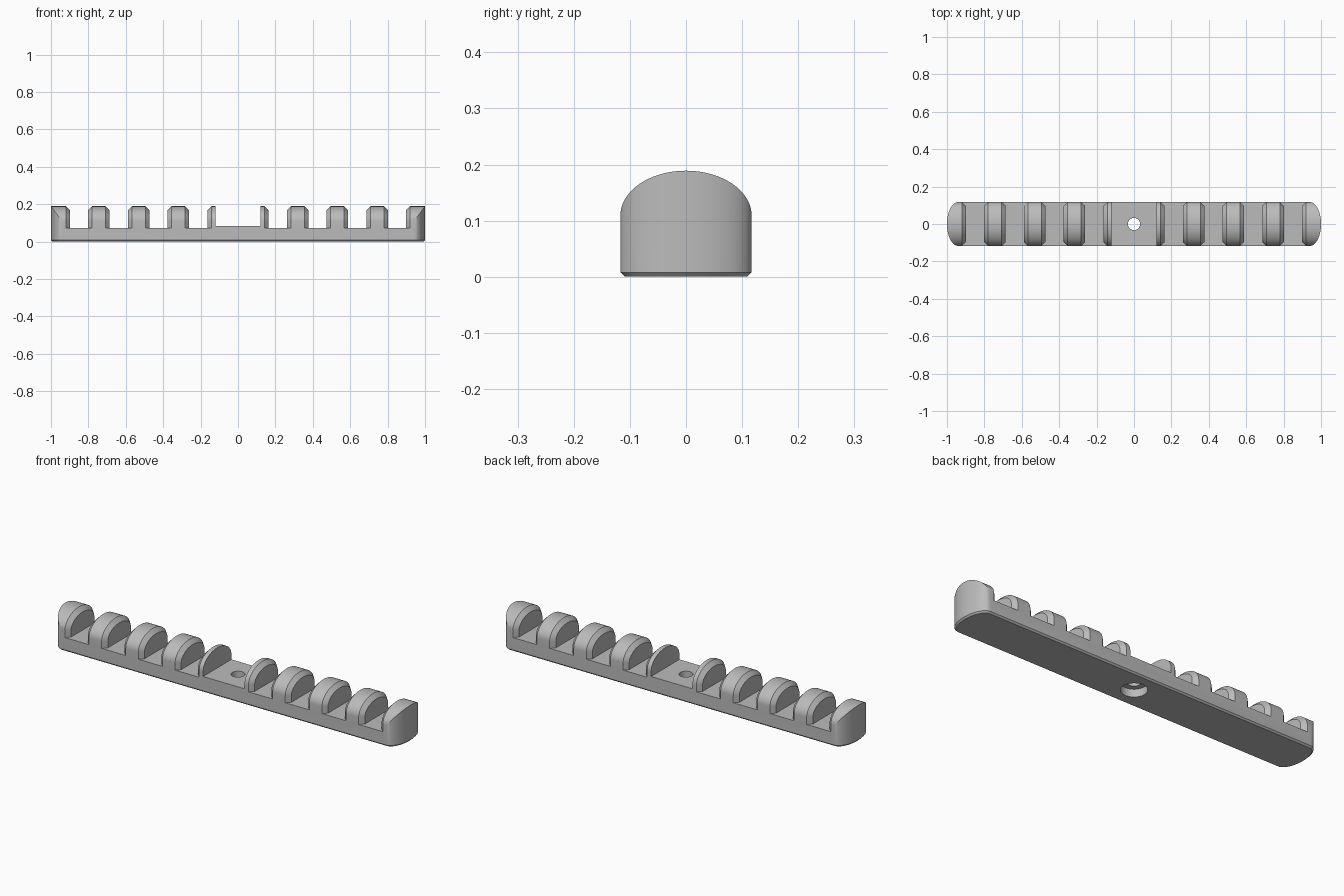
import bpy, bmesh
from math import sin, cos, pi, radians

cube = bpy.data.objects.get("Cube")
if cube:
    bpy.data.objects.remove(cube, do_unlink=True)

HALF_W = 0.117      # half depth of the bar
FLOOR = 0.073       # floor height between ribs
PAD = 0.083         # raised centre floor
SPRING = 0.109      # height where the arch begins
RISE = 0.08         # arch height
CH = 0.021          # rib chamfer
EDGE = 0.008        # bottom edge chamfer
END_X, END_R = 0.94, 0.06
PITCH, RIB = 0.2125, 0.0575
N = 32
ARC = [pi * i / N for i in range(N + 1)]


def ring(kind):
    """Cross-section (y, z) from the bottom right edge, over the top, to the bottom left edge."""
    s = HALF_W - CH if kind in ("floor", "inset") else HALF_W
    rise = RISE - CH if kind == "inset" else RISE
    flat = {"floor": FLOOR, "pad": PAD}.get(kind)
    top = [(s * cos(a), flat or SPRING + rise * sin(a)) for a in ARC]
    side = [(HALF_W - EDGE, 0), (HALF_W, EDGE), (HALF_W, FLOOR), (s, FLOOR)]
    return side + top + [(-y, z) for y, z in reversed(side)]


# Stations along one half of the bar, from the centre outwards
first = PITCH / 2 + RIB
half = [(0.12, "pad"), (0.12, "full"), (first - CH, "full"), (first, "inset"), (first, "floor")]
for k in (1.5, 2.5, 3.5):
    lo, hi = k * PITCH - RIB, k * PITCH + RIB
    half += [(lo, "floor"), (lo, "inset"), (lo + CH, "full"),
             (hi - CH, "full"), (hi, "inset"), (hi, "floor")]
lo = 4.5 * PITCH - RIB
half += [(lo, "floor"), (lo, "inset"), (lo + CH, "full"), (END_X, "end")]
stations = [(-x, k) for x, k in reversed(half)] + half

# Loft the body
bm = bmesh.new()
loops = []
for x, kind in stations:
    pts = ring(kind)
    xs = [x] * len(pts)
    if kind == "end":
        for i, a in enumerate(ARC):
            xs[4 + i] = (END_X + END_R * sin(a)) * (1 if x > 0 else -1)
    loops.append([bm.verts.new((px, y, z)) for px, (y, z) in zip(xs, pts)])
for a, b in zip(loops, loops[1:]):
    for i in range(len(a)):
        j = (i + 1) % len(a)
        bm.faces.new((a[i], a[j], b[j], b[i]))

# Rounded ends with a chamfered lower edge
for loop, sign in ((loops[0], -1), (loops[-1], 1)):
    top = loop[4:5 + N]
    mid = [bm.verts.new((sign * (END_X + END_R * sin(a)), HALF_W * cos(a), EDGE)) for a in ARC]
    low = [bm.verts.new((sign * (END_X + (END_R - EDGE) * sin(a)),
                         (HALF_W - EDGE) * cos(a), 0)) for a in ARC]
    for i in range(N):
        bm.faces.new((low[i], low[i + 1], mid[i + 1], mid[i]))
        wall = [mid[i], mid[i + 1], top[i + 1], top[i]]
        if i == 0:
            wall += [loop[3], loop[2]]
        if i == N - 1:
            wall[2:2] = [loop[-3], loop[-4]]
        bm.faces.new(wall)
    bm.faces.new(low)

bmesh.ops.remove_doubles(bm, verts=bm.verts, dist=1e-5)
bmesh.ops.dissolve_degenerate(bm, edges=bm.edges, dist=1e-5)
bmesh.ops.recalc_face_normals(bm, faces=bm.faces)
bmesh.ops.dissolve_limit(bm, angle_limit=radians(0.5), verts=bm.verts, edges=bm.edges)
mesh = bpy.data.meshes.new("ribbed_bar")
bm.to_mesh(mesh)
bm.free()
bar = bpy.data.objects.new("ribbed_bar", mesh)
bpy.context.collection.objects.link(bar)

grey = bpy.data.materials.new("plain_grey")
grey.use_nodes = True
colour = (0.5, 0.5, 0.5, 1)
grey.diffuse_color = colour
grey.node_tree.nodes["Principled BSDF"].inputs["Base Color"].default_value = colour
mesh.materials.append(grey)


def bore(name, radius, bottom, top):
    """Cut a round hole through the centre of the bar."""
    bpy.ops.mesh.primitive_cylinder_add(vertices=48, radius=radius, depth=top - bottom,
                                        location=(0, 0, (top + bottom) / 2))
    cutter = bpy.context.object
    cutter.name = name
    cutter.hide_render = True
    mod = bar.modifiers.new(name, "BOOLEAN")
    mod.operation, mod.solver, mod.object = "DIFFERENCE", "EXACT", cutter
    bpy.context.view_layer.objects.active = bar
    bpy.ops.object.modifier_apply(modifier=name)
    bpy.data.objects.remove(cutter, do_unlink=True)


bore("screw_hole", 0.033, -0.05, 0.15)
bore("counterbore", 0.062, -0.05, 0.04)

bpy.ops.object.select_all(action="DESELECT")
bar.select_set(True)
bpy.context.view_layer.objects.active = bar
bpy.ops.object.shade_smooth_by_angle(angle=radians(30))
